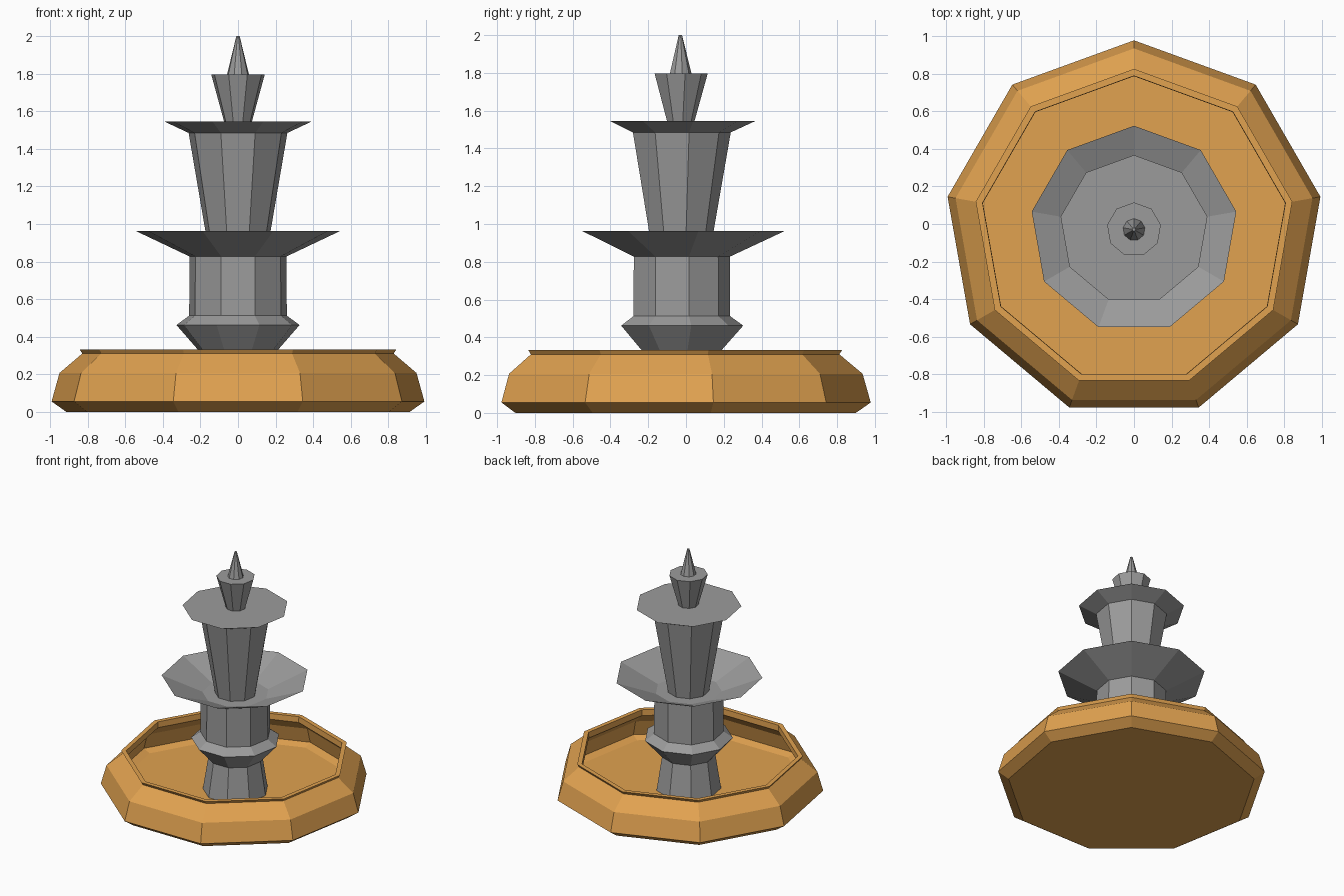
import bpy, bmesh, math

if "Cube" in bpy.data.objects:
    bpy.data.objects.remove(bpy.data.objects["Cube"])

SIDES = 9
CY = -0.03          # axis offset: a nine-sided ring is not symmetric in y


def material(name, rgb):
    m = bpy.data.materials.new(name)
    m.diffuse_color = (*rgb, 1)
    m.use_nodes = True
    m.node_tree.nodes["Principled BSDF"].inputs["Base Color"].default_value = m.diffuse_color
    return m


wood = material("warm_orange", (0.75, 0.36, 0.08))
stone = material("stone_grey", (0.33, 0.33, 0.33))


def lathe(name, profile, mat):
    """Nine-sided closed solid from (radius, z) points, flat caps at both ends."""
    bm = bmesh.new()
    rings = []
    for r, z in profile:
        ring = []
        for i in range(SIDES):
            a = math.pi / 2 + 2 * math.pi * i / SIDES
            ring.append(bm.verts.new((r * math.cos(a), CY + r * math.sin(a), z)))
        rings.append(ring)
    for low, high in zip(rings, rings[1:]):
        for i in range(SIDES):
            j = (i + 1) % SIDES
            bm.faces.new((low[i], low[j], high[j], high[i]))
    bm.faces.new(rings[0][::-1])
    bm.faces.new(rings[-1])
    mesh = bpy.data.meshes.new(name)
    bm.to_mesh(mesh)
    bm.free()
    mesh.materials.append(mat)
    ob = bpy.data.objects.new(name, mesh)
    bpy.context.collection.objects.link(ob)
    return ob


# Basin: outer wall, lip, overhanging inner wall, floor
lathe("basin", [(0.929, 0), (1.008, 0.055), (0.965, 0.207), (0.842, 0.31),
                (0.856, 0.332), (0.819, 0.332), (0.817, 0.285), (0.93, 0.19),
                (0.967, 0.065), (0.905, 0.045)], wood)

# Pedestal with collar, carrying the dished lower bowl
lathe("pedestal_and_lower_bowl", [(0.245, 0.045), (0.203, 0.315), (0.333, 0.462),
                                  (0.264, 0.512), (0.262, 0.827), (0.553, 0.963),
                                  (0.25, 0.84)], stone)

# Flared upper column with flat upper bowl
lathe("column_and_upper_bowl", [(0.155, 0.84), (0.267, 1.485), (0.397, 1.545)], stone)

# Top vase and spire
lathe("vase", [(0.075, 1.545), (0.145, 1.797)], stone)
lathe("spire", [(0.059, 1.797), (0.009, 2.0)], stone)
